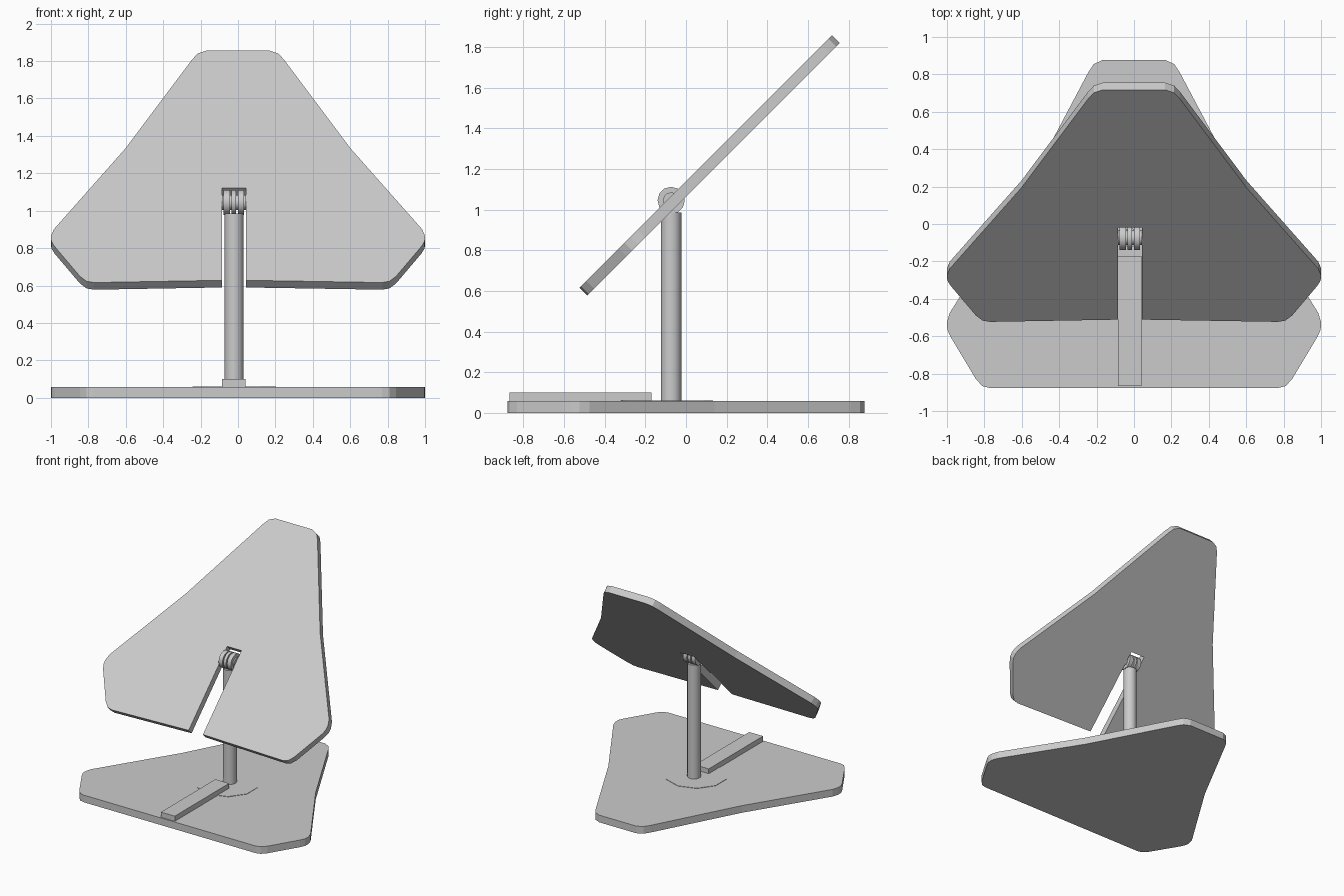
import bpy, bmesh
from math import radians
from mathutils import Matrix

if "Cube" in bpy.data.objects:
    bpy.data.objects.remove(bpy.data.objects["Cube"])

# Right half of the rounded, slightly pinched triangular plate (bottom to top)
SIDE = [(0.77, -0.877), (0.81, -0.867), (0.845, -0.83), (0.98, -0.605),
        (0.998, -0.565), (1.0, -0.525), (0.985, -0.475), (0.6, 0.14),
        (0.245, 0.81), (0.215, 0.855), (0.165, 0.878)]
MIRROR = [(-x, y) for x, y in reversed(SIDE)]
SLOT_L, SLOT_R, SLOT_END = -0.085, 0.043, -0.162
POST_X, POST_Y = -0.021, -0.073


def plate(name, outline, z0, z1):
    """Extrude a closed xy outline from z0 to z1."""
    bm = bmesh.new()
    face = bm.faces.new([bm.verts.new((x, y, z0)) for x, y in outline])
    ext = bmesh.ops.extrude_face_region(bm, geom=[face])
    verts = [v for v in ext["geom"] if isinstance(v, bmesh.types.BMVert)]
    bmesh.ops.translate(bm, verts=verts, vec=(0, 0, z1 - z0))
    bmesh.ops.recalc_face_normals(bm, faces=bm.faces)
    mesh = bpy.data.meshes.new(name)
    bm.to_mesh(mesh)
    bm.free()
    obj = bpy.data.objects.new(name, mesh)
    bpy.context.collection.objects.link(obj)
    return obj


def cylinder(name, radius, depth, loc, sides, along_x=False, smooth=False):
    bpy.ops.mesh.primitive_cylinder_add(
        vertices=sides, radius=radius, depth=depth, location=loc,
        rotation=(0, radians(90) if along_x else 0, 0))
    obj = bpy.context.object
    obj.name = name
    if smooth:
        bpy.ops.object.shade_smooth_by_angle(angle=radians(40))
    return obj


# Base plate
plate("base_plate", SIDE + MIRROR, 0, 0.058)

# Raised strip on the base, which fills the panel slot when folded
plate("base_strip", [(SLOT_L, -0.867), (SLOT_R - 0.004, -0.867),
                     (SLOT_R - 0.004, -0.17), (SLOT_L, -0.17)], 0.055, 0.1)

# Tilted panel with the open slot
slot = [(SLOT_L, -0.86), (SLOT_L, SLOT_END), (SLOT_R, SLOT_END), (SLOT_R, -0.86)]
panel = plate("tilted_panel", SIDE + MIRROR + slot, -0.027, 0.027)
panel.matrix_world = Matrix.Translation((0, 0.116, 1.217)) @ Matrix.Rotation(radians(45), 4, 'X')

# Post and the thin collar around its foot
cylinder("post", 0.05, 0.935, (POST_X, POST_Y, 0.5175), 32, smooth=True)
cylinder("post_collar", 0.235, 0.012, (POST_X, POST_Y - 0.03, 0.055), 10)

# Hinge knuckles and pin
for name, x, width in (("left", -0.06, 0.034), ("middle", -0.022, 0.024), ("right", 0.016, 0.034)):
    cylinder(f"hinge_knuckle_{name}", 0.067, width, (x, POST_Y, 1.045), 12, along_x=True, smooth=True)
cylinder("hinge_pin", 0.04, 0.128, (POST_X, POST_Y, 1.045), 12, along_x=True, smooth=True)
